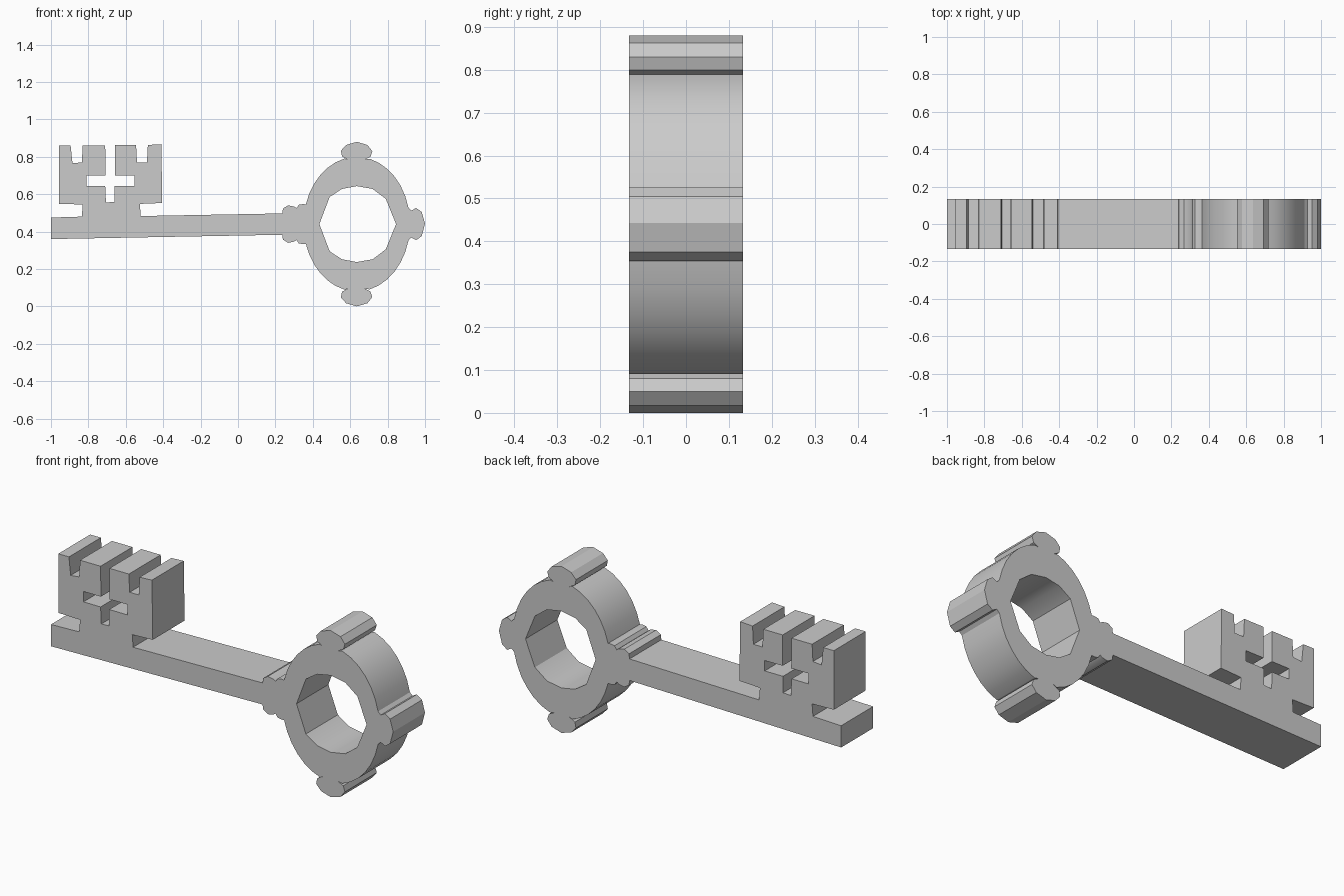
import bpy
from math import cos, sin, radians, pi

if "Cube" in bpy.data.objects:
    bpy.data.objects.remove(bpy.data.objects["Cube"])

AXIS_Z = 0.44        # centre line of the bow
HALF_DEPTH = 0.133


def bow_arc(start, end, steps):
    """Points on the bow's outer ellipse, angles in degrees."""
    angles = [radians(start + (end - start) * i / steps) for i in range(steps + 1)]
    return [(0.635 + 0.285 * cos(a), AXIS_Z + 0.36 * sin(a)) for a in angles]


def mirrored(points):
    """Reflect a chain below the centre line, reversed so it continues the outline."""
    return [(x, 2 * AXIS_Z - z) for x, z in reversed(points)]


# Shank tip and the bit: teeth, cross-shaped slot, side notches
bit = [
    (-1.0, 0.36), (-1.0, 0.475), (-0.835, 0.48), (-0.83, 0.545),
    (-0.957, 0.548), (-0.957, 0.86), (-0.895, 0.86), (-0.885, 0.765),
    (-0.835, 0.77), (-0.83, 0.86), (-0.71, 0.86), (-0.708, 0.70),
    (-0.81, 0.70), (-0.81, 0.645), (-0.71, 0.645), (-0.706, 0.556),
    (-0.66, 0.558), (-0.66, 0.645), (-0.553, 0.645), (-0.553, 0.70),
    (-0.658, 0.70), (-0.658, 0.863), (-0.545, 0.863), (-0.54, 0.768),
    (-0.487, 0.768), (-0.482, 0.863), (-0.41, 0.867), (-0.405, 0.553),
    (-0.525, 0.548), (-0.52, 0.483),
]

# Upper half of the collar and bow, left to right
collar = [(0.237, 0.497), (0.24, 0.523), (0.268, 0.54), (0.30, 0.534),
          (0.312, 0.525), (0.325, 0.543), (0.347, 0.547)]
top_knob = [(0.59, 0.783), (0.556, 0.802), (0.55, 0.832), (0.578, 0.863),
            (0.635, 0.88), (0.692, 0.863), (0.718, 0.83), (0.708, 0.8),
            (0.678, 0.785)]
side_knob = [(0.927, 0.512), (0.952, 0.526), (0.982, 0.505)]
upper = (collar + bow_arc(163, 103, 6) + top_knob
         + bow_arc(76, 14, 6) + side_knob)

outline = bit + upper + [(1.0, 0.443)] + mirrored(upper)

# Faceted finger hole, upper half mirrored
hole_upper = [(0.49, 0.585), (0.555, 0.628), (0.635, 0.643), (0.72, 0.628),
              (0.79, 0.575)]
hole = [(0.435, 0.44)] + hole_upper + [(0.845, 0.44)] + mirrored(hole_upper)

# Fill both outlines as one extruded plate
curve = bpy.data.curves.new("key", 'CURVE')
curve.dimensions = '2D'
curve.fill_mode = 'BOTH'
curve.extrude = HALF_DEPTH
for points in (outline, hole):
    spline = curve.splines.new('POLY')
    spline.points.add(len(points) - 1)
    for p, (x, z) in zip(spline.points, points):
        p.co = (x, z, 0, 1)
    spline.use_cyclic_u = True

key = bpy.data.objects.new("key", curve)
key.rotation_euler.x = pi / 2
bpy.context.collection.objects.link(key)
bpy.context.view_layer.objects.active = key
key.select_set(True)
bpy.ops.object.convert(target='MESH')
key = bpy.context.object
bpy.ops.object.transform_apply(rotation=True)

# Weld caps to sides and shade
bpy.ops.object.mode_set(mode='EDIT')
bpy.ops.mesh.select_all(action='SELECT')
bpy.ops.mesh.remove_doubles(threshold=0.0005)
bpy.ops.mesh.normals_make_consistent(inside=False)
bpy.ops.object.mode_set(mode='OBJECT')
bpy.ops.object.shade_smooth_by_angle(angle=radians(30))
